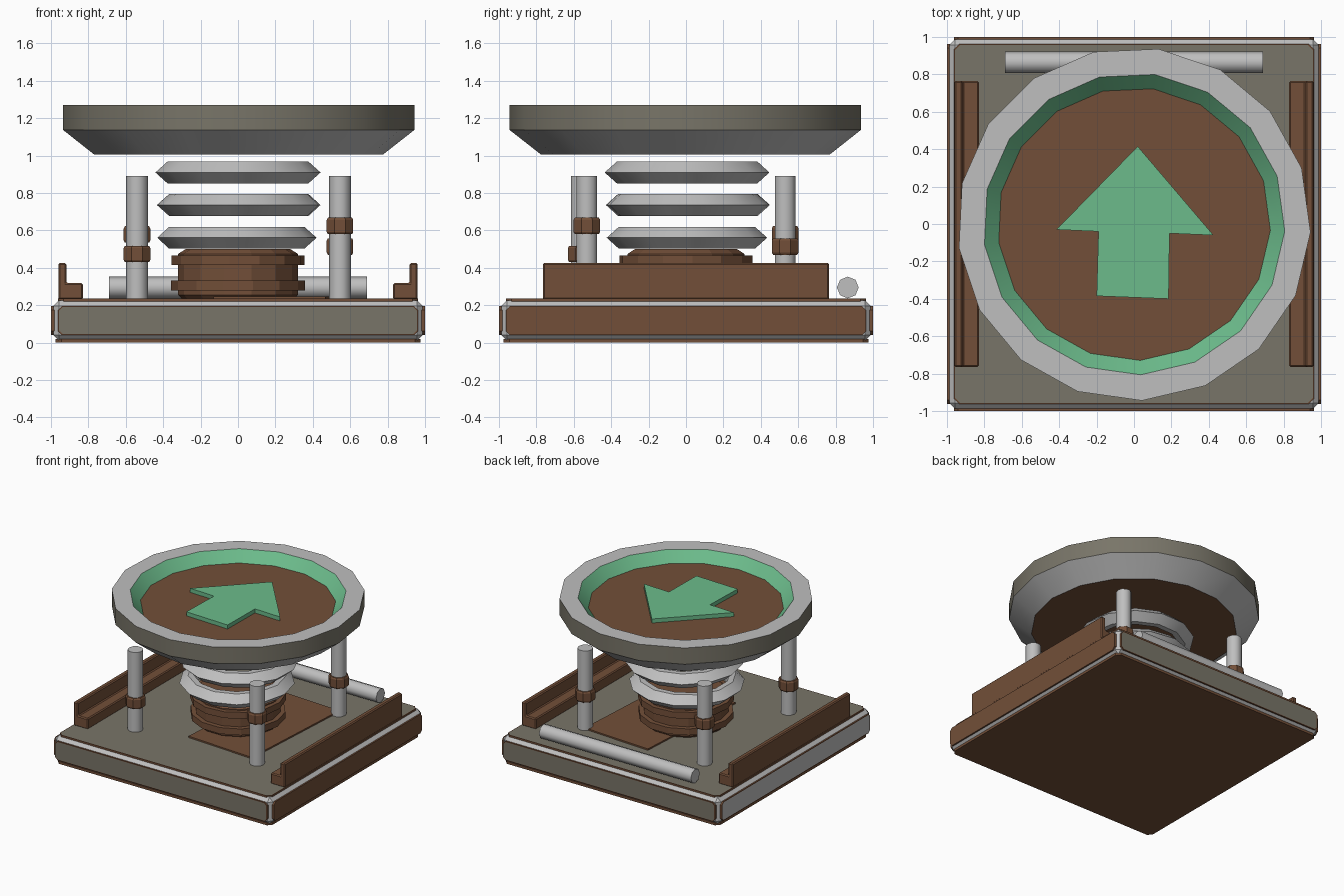
import bpy, bmesh, math
from mathutils import Matrix, Vector

if "Cube" in bpy.data.objects:
    bpy.data.objects.remove(bpy.data.objects["Cube"])


def make_mat(name, rgb):
    m = bpy.data.materials.new(name)
    m.diffuse_color = (*rgb, 1)
    m.use_nodes = True
    m.node_tree.nodes["Principled BSDF"].inputs["Base Color"].default_value = m.diffuse_color
    return m


MATS = [make_mat("light_grey", (0.52, 0.52, 0.52)),
        make_mat("olive_grey", (0.19, 0.178, 0.14)),
        make_mat("rust_brown", (0.17, 0.078, 0.04)),
        make_mat("mint_green", (0.15, 0.50, 0.26))]
GREY, OLIVE, BROWN, GREEN = range(4)


def finish(name, bm, smooth=0, bevel=0.0):
    bmesh.ops.recalc_face_normals(bm, faces=bm.faces)
    me = bpy.data.meshes.new(name)
    bm.to_mesh(me)
    bm.free()
    for m in MATS:
        me.materials.append(m)
    ob = bpy.data.objects.new(name, me)
    bpy.context.collection.objects.link(ob)
    if bevel:
        mod = ob.modifiers.new("Bevel", 'BEVEL')
        mod.width = bevel
        mod.segments = 1
        mod.limit_method = 'ANGLE'
    if smooth:
        bpy.ops.object.select_all(action='DESELECT')
        ob.select_set(True)
        bpy.context.view_layer.objects.active = ob
        bpy.ops.object.shade_smooth_by_angle(angle=math.radians(smooth))
    return ob


def lathe(name, profile, sides, mats, center=(0, 0), phase=0.0, loop=False,
          caps=None, smooth=32, matrix=None):
    """Spin a (radius, z) profile; mats gives one colour per profile step."""
    bm = bmesh.new()
    rings = []
    for r, z in profile:
        angs = [phase + math.tau * i / sides for i in range(sides)]
        rings.append([bm.verts.new((center[0] + r * math.cos(a),
                                    center[1] + r * math.sin(a), z)) for a in angs])
    steps = len(rings) if loop else len(rings) - 1
    for k in range(steps):
        a, b = rings[k], rings[(k + 1) % len(rings)]
        for i in range(sides):
            j = (i + 1) % sides
            f = bm.faces.new((a[i], a[j], b[j], b[i]))
            f.material_index = mats[k % len(mats)]
    if not loop:
        caps = caps or (mats[0], mats[-1])
        for ring, c in zip((rings[0], rings[-1]), caps):
            bm.faces.new(ring).material_index = c
    if matrix:
        bm.transform(matrix)
    return finish(name, bm, smooth)


def extrude(name, pts, depth, mat, matrix=None, bevel=0.0, inset=None):
    """Extrude a flat outline along local z; inset = (width, colour) on the far face."""
    bm = bmesh.new()
    face = bm.faces.new([bm.verts.new((x, y, 0)) for x, y in pts])
    if face.normal.z < 0:
        face.normal_flip()
    geo = bmesh.ops.extrude_face_region(bm, geom=[face])["geom"]
    bmesh.ops.translate(bm, vec=(0, 0, depth),
                        verts=[v for v in geo if isinstance(v, bmesh.types.BMVert)])
    bmesh.ops.recalc_face_normals(bm, faces=bm.faces)
    for f in bm.faces:
        f.material_index = mat
    if inset:
        top = max(bm.faces, key=lambda f: f.calc_center_median().z)
        bmesh.ops.inset_region(bm, faces=[top], thickness=inset[0])
        top.material_index = inset[1]
    if matrix:
        bm.transform(matrix)
    return finish(name, bm, 0, bevel)


def box(name, center, size, mat, bevel=0.0, turn=0.0):
    bm = bmesh.new()
    bmesh.ops.create_cube(bm, size=1, matrix=Matrix.Translation(center)
                          @ Matrix.Rotation(turn, 4, 'Z')
                          @ Matrix.Diagonal((*size, 1)))
    for f in bm.faces:
        f.material_index = mat
    return finish(name, bm, 0, bevel)


def octagon(u, v, c):
    return [(-u + c, -v), (u - c, -v), (u, -v + c), (u, v - c),
            (u - c, v), (-u + c, v), (-u, v - c), (-u, -v + c)]


# Base: bevelled frame with an inset panel on each face
MID = 0.118
box("base_frame", (0, 0, MID), (1.975, 1.975, 0.216), GREY, bevel=0.03)
for name, turn, colour in (("front_panel", 0, OLIVE), ("right_panel", 90, BROWN),
                           ("back_panel", 180, OLIVE), ("left_panel", 270, GREY)):
    mtx = (Matrix.Translation((0, 0, MID)) @ Matrix.Rotation(math.radians(turn), 4, 'Z')
           @ Matrix.Translation((0, -0.98, 0)) @ Matrix.Rotation(math.pi / 2, 4, 'X'))
    extrude(name, octagon(0.963, 0.078, 0.022), 0.02, BROWN, mtx, inset=(0.007, colour))
lid = octagon(0.963, 0.963, 0.03)
extrude("top_panel", lid, 0.02, BROWN, Matrix.Translation((0, 0, 0.215)),
        inset=(0.007, OLIVE))
extrude("bottom_panel", octagon(0.975, 0.975, 0.03), 0.02, BROWN)

# Side rails with an L section
for side, name in ((-1, "left_rail"), (1, "right_rail")):
    section = [(0.83, 0.23), (0.96, 0.23), (0.96, 0.427),
               (0.918, 0.427), (0.918, 0.32), (0.83, 0.32)]
    # local (x, y, z) -> world (x, -z, y)
    mtx = Matrix.Translation((0, 0.765, 0)) @ Matrix.Rotation(math.pi / 2, 4, 'X')
    extrude(name, [(side * x, z) for x, z in section], 1.53, BROWN, mtx, bevel=0.008)

# Corner posts with collars at different heights
for name, x, y, z in (("front_left", -0.54, -0.56, 0.43), ("front_right", 0.545, -0.53, 0.58),
                      ("back_left", -0.54, 0.53, 0.535), ("back_right", 0.545, 0.53, 0.47)):
    lathe(name + "_post", [(0.058, 0.23), (0.058, 0.89)], 10, [GREY], (x, y), smooth=40)
    lathe(name + "_collar", [(0.07, z), (0.077, z + 0.012), (0.077, z + 0.076),
                             (0.07, z + 0.088)], 8, [BROWN], (x, y),
          phase=math.pi / 8, smooth=0)

# Loose rod lying along the back
lathe("back_rod", [(0.058, -0.69), (0.058, 0.69)], 8, [GREY], smooth=50,
      matrix=Matrix.Translation((0, 0.865, 0.295)) @ Matrix.Rotation(math.pi / 2, 4, 'Y'))

# Thin plate and ribbed column
box("floor_plate", (0.2, 0.05, 0.24), (0.6, 1.05, 0.014), BROWN, turn=-0.06)
lathe("column", [(0.30, 0.235), (0.32, 0.255), (0.32, 0.475), (0.28, 0.50)], 14, [BROWN],
      smooth=0)
for i, z in enumerate((0.28, 0.415)):
    lathe(f"column_rib_{i + 1}", [(0.32, z), (0.357, z), (0.357, z + 0.052),
                                  (0.32, z + 0.052)], 14, [BROWN], loop=True,
          phase=0.1 * i, smooth=0)

# Floating spring rings
for i, (z, x, y, r) in enumerate(((0.503, -0.012, 0.005, 0.432), (0.678, 0.008, 0.008, 0.442),
                                  (0.852, -0.002, 0.01, 0.445))):
    lathe(f"spring_ring_{i + 1}", [(r - 0.065, z), (r, z + 0.058), (r - 0.065, z + 0.116),
                                   (r - 0.11, z + 0.116), (r - 0.11, z)],
          13, [GREY], (x, y), phase=0.2 * i, loop=True)

# Round pad with a recessed floor
lathe("pad", [(0.775, 1.005), (0.945, 1.138), (0.945, 1.272), (0.807, 1.272), (0.73, 1.19)],
      17, [GREY, OLIVE, GREY, GREEN], phase=math.radians(82), caps=(BROWN, BROWN))

# Raised arrow on the pad
extrude("arrow", [(0.02, 0.415), (-0.415, -0.03), (-0.19, -0.04), (-0.2, -0.385),
                  (0.185, -0.4), (0.19, -0.05), (0.425, -0.06)], 0.035, GREEN,
        Matrix.Translation((0, 0, 1.188)))
